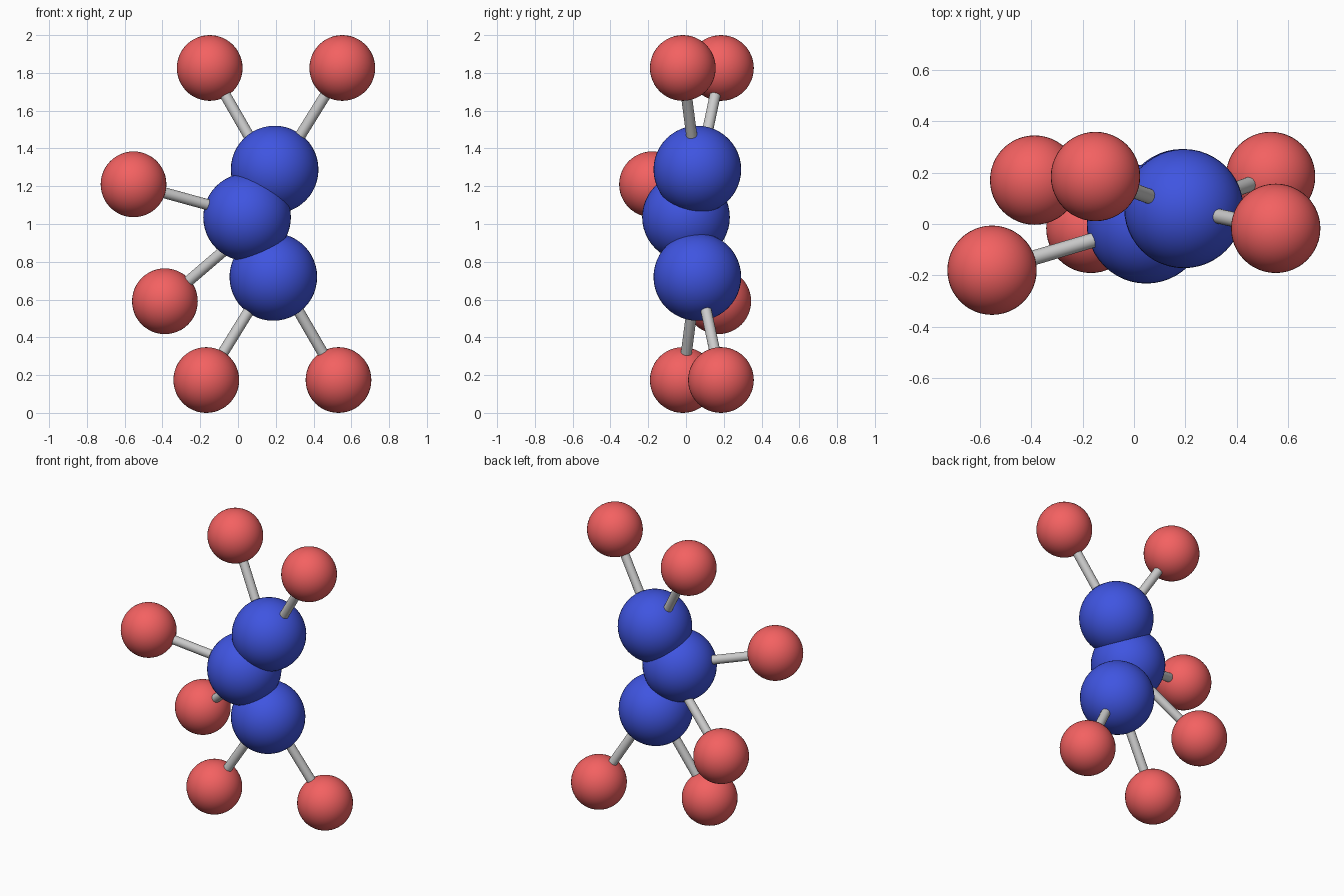
import bpy
from mathutils import Vector

if "Cube" in bpy.data.objects:
    bpy.data.objects.remove(bpy.data.objects["Cube"])


def material(name, rgb):
    m = bpy.data.materials.new(name)
    m.diffuse_color = (*rgb, 1)
    m.use_nodes = True
    m.node_tree.nodes["Principled BSDF"].inputs["Base Color"].default_value = m.diffuse_color
    return m


BLUE = material("blue", (0.05, 0.09, 0.75))
RED = material("red", (0.9, 0.12, 0.12))


def ball(name, centre, radius, mat):
    bpy.ops.mesh.primitive_uv_sphere_add(
        segments=48, ring_count=24, radius=radius, location=centre)
    o = bpy.context.object
    o.name = name
    o.data.materials.append(mat)
    bpy.ops.object.shade_smooth()


def rod(name, start, end, radius=0.029):
    a, b = Vector(start), Vector(end)
    bpy.ops.mesh.primitive_cylinder_add(
        vertices=24, radius=radius, depth=(b - a).length, location=(a + b) / 2)
    o = bpy.context.object
    o.name = name
    o.rotation_mode = 'QUATERNION'
    o.rotation_quaternion = (b - a).to_track_quat('Z', 'Y')
    bpy.ops.object.shade_smooth_by_angle()


# Each group: large ball centre, point its rods run to, two small balls
groups = {
    "upper": ((0.194, 0.06, 1.288), (0.188, 0.06, 1.24),
              [(-0.15, 0.185, 1.826), (0.552, -0.017, 1.826)]),
    "middle": ((0.048, 0.0, 1.036), (0.12, 0.02, 1.025),
               [(-0.553, -0.18, 1.21), (-0.387, 0.171, 0.591)]),
    "lower": ((0.187, 0.06, 0.72), (0.193, 0.06, 0.76),
              [(-0.168, -0.017, 0.174), (0.532, 0.185, 0.174)]),
}

for name, (core, target, ends) in groups.items():
    ball(name + "_large_ball", core, 0.232, BLUE)
    for i, end in enumerate(ends, 1):
        ball(f"{name}_small_ball_{i}", end, 0.174, RED)
        rod(f"{name}_rod_{i}", target, end)
